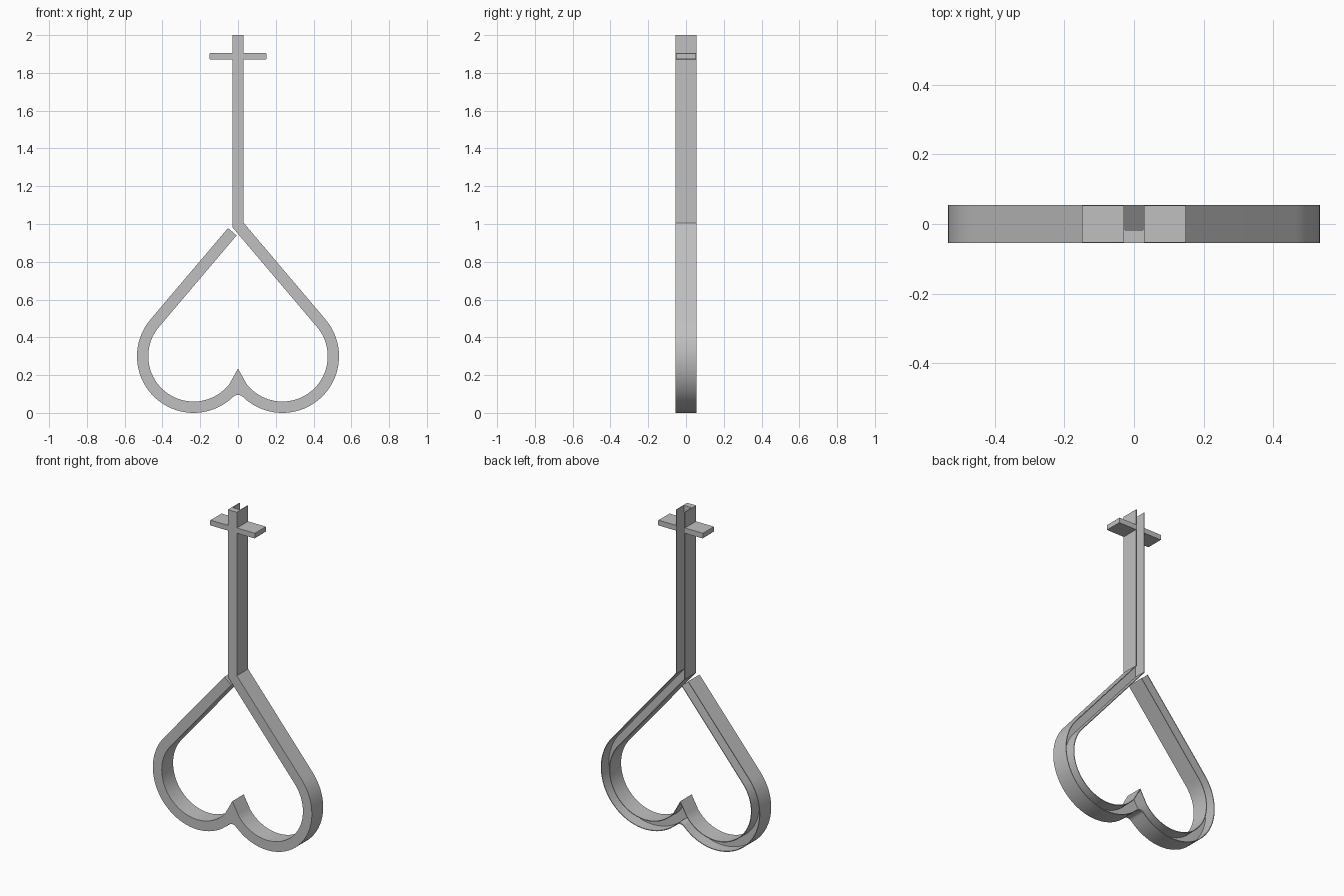
import bpy, bmesh, math
from math import cos, sin, radians
from mathutils import Vector

cube = bpy.data.objects.get("Cube")
if cube:
    bpy.data.objects.remove(cube, do_unlink=True)

grey = bpy.data.materials.new("plain grey")
grey.use_nodes = True
grey.diffuse_color = (0.53, 0.53, 0.53, 1)
grey.node_tree.nodes["Principled BSDF"].inputs["Base Color"].default_value = (0.53, 0.53, 0.53, 1)

HALF_DEPTH = 0.0545
FLOOR = -0.017          # bottom of the groove, which opens to the back
WALL = 0.07             # wall thickness as a share of the strip width
LOBE = Vector((0.235, 0.30))
R_OUT, R_IN = 0.30, 0.24


def finish(bm, name):
    bmesh.ops.recalc_face_normals(bm, faces=bm.faces)
    mesh = bpy.data.meshes.new(name)
    bm.to_mesh(mesh)
    bm.free()
    mesh.materials.append(grey)
    obj = bpy.data.objects.new(name, mesh)
    bpy.context.collection.objects.link(obj)
    bpy.ops.object.select_all(action='DESELECT')
    obj.select_set(True)
    bpy.context.view_layer.objects.active = obj
    return obj


def polar(centre, radius, degrees):
    a = radians(degrees)
    return centre + Vector((radius * cos(a), radius * sin(a)))


def lobe_stations():
    """Pairs of outer and inner points from the straight arm to the notch."""
    pairs = []
    steps = 36
    for i in range(steps + 1):
        t = i / steps
        pairs.append((polar(LOBE, R_OUT, 40.3 - 174.3 * t),
                      polar(LOBE, R_IN, 40.3 - 182.3 * t)))
    # Rounded outer notch against a pointed inner cusp
    start, cusp = pairs[-1][1], Vector((0, 0.235))
    for i in range(1, 7):
        t = i / 6
        pairs.append((polar(Vector((0, 0.057)), 0.038, 46 + 44 * t),
                      start.lerp(cusp, t)))
    return pairs


def mirrored(p):
    return Vector((-p.x, p.y))


# Stem, bend, left lobe, right lobe and the loose end of the right arm
lobe = lobe_stations()
along = Vector((-sin(radians(40.3)), cos(radians(40.3)))) * 0.635
stations = [(Vector((0.03, 2)), Vector((-0.03, 2))),
            (Vector((0.03, 1.006)), Vector((-0.03, 0.983)))]
stations += lobe
stations += [(mirrored(o), mirrored(i)) for o, i in reversed(lobe[:-1])]
stations.append((mirrored(lobe[0][0] + along), mirrored(lobe[0][1] + along)))

# Channel-section strip bent into the heart and stem
bm = bmesh.new()
rings = []
for outer, inner in stations:
    o_wall, i_wall = outer.lerp(inner, WALL), inner.lerp(outer, WALL)
    section = [(outer, -HALF_DEPTH), (outer, HALF_DEPTH), (o_wall, HALF_DEPTH), (o_wall, FLOOR),
               (i_wall, FLOOR), (i_wall, HALF_DEPTH), (inner, HALF_DEPTH), (inner, -HALF_DEPTH)]
    rings.append([bm.verts.new((p.x, y, p.y)) for p, y in section])
for a, b in zip(rings, rings[1:]):
    for k in range(8):
        n = (k + 1) % 8
        bm.faces.new((a[k], a[n], b[n], b[k]))
bm.faces.new(rings[0])
bm.faces.new(rings[-1])
finish(bm, "heart_channel")
bpy.ops.object.shade_smooth_by_angle(angle=radians(25))

# Cross arms on either side of the stem
for side, name in ((1, "left_cross_arm"), (-1, "right_cross_arm")):
    bm = bmesh.new()
    bmesh.ops.create_cube(bm, size=1)
    for v in bm.verts:
        v.co = (side * 0.09 + v.co.x * 0.12, v.co.y * 0.106, 1.888 + v.co.z * 0.032)
    ends = [e for e in bm.edges
            if all(v.co.x * side > 0.1 for v in e.verts)
            and abs(e.verts[0].co.y - e.verts[1].co.y) > 0.05]
    bmesh.ops.bevel(bm, geom=ends, offset=0.003, segments=2, affect='EDGES', profile=0.5)
    finish(bm, name)
